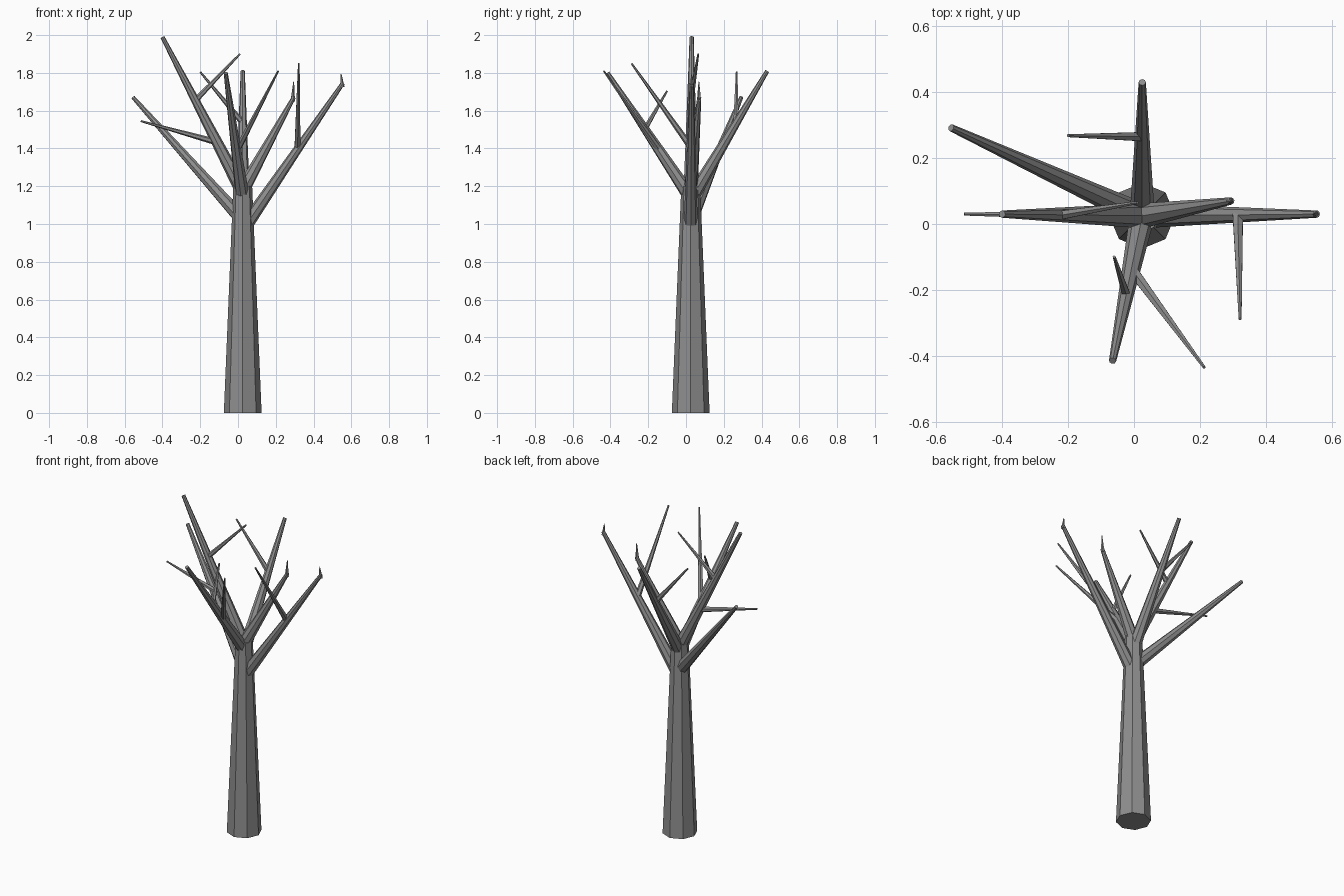
import bpy
from mathutils import Vector

cube = bpy.data.objects.get("Cube")
if cube:
    bpy.data.objects.remove(cube, do_unlink=True)

bark = bpy.data.materials.new("grey_bark")
bark.use_nodes = True
GREY = (0.27, 0.27, 0.27, 1)
bark.diffuse_color = GREY
bark.node_tree.nodes["Principled BSDF"].inputs["Base Color"].default_value = GREY


def limb(name, start, end, r_start, r_end, sides=8):
    """Tapered flat-sided limb between two points."""
    start, end = Vector(start), Vector(end)
    axis = end - start
    bpy.ops.mesh.primitive_cone_add(
        vertices=sides, radius1=r_start, radius2=r_end, depth=axis.length,
        location=(start + end) / 2,
        rotation=axis.to_track_quat('Z', 'Y').to_euler())
    ob = bpy.context.object
    ob.name = name
    ob.data.materials.append(bark)
    return ob


# Trunk, slightly off centre because the crown is uneven
C = 0.025
trunk = limb("trunk", (C, C, 0), (C, C, 1.2), 0.1, 0.05)

# Main branches: height on the trunk axis, tip
branches = {
    "tall_right_branch": (1.17, (-0.4, 0.03, 1.99)),
    "low_right_branch": (1.02, (-0.555, 0.292, 1.67)),
    "low_left_branch": (0.97, (0.555, 0.03, 1.745)),
    "short_left_branch": (1.18, (0.295, 0.07, 1.67)),
    "back_branch": (1.13, (0.025, 0.43, 1.81)),
    "front_branch": (1.14, (-0.065, -0.415, 1.8)),
}
for name, (height, tip) in branches.items():
    limb(name, (C, C, height), tip, 0.038, 0.011)

# Thin twigs growing from the branches: start, tip, base radius
twigs = {
    "tall_right_upper_twig": ((-0.215, 0.028, 1.665), (0.01, 0.065, 1.9), 0.015),
    "tall_right_lower_twig": ((-0.1, 0.027, 1.43), (-0.515, 0.03, 1.545), 0.018),
    "low_left_twig": ((0.315, 0.027, 1.405), (0.322, -0.288, 1.85), 0.018),
    "back_twig": ((0.025, 0.265, 1.535), (-0.2, 0.268, 1.805), 0.016),
    "front_long_twig": ((-0.005, -0.14, 1.39), (0.213, -0.435, 1.81), 0.018),
    "front_short_twig": ((-0.024, -0.213, 1.51), (-0.06, -0.1, 1.705), 0.014),
}
for name, (start, tip, radius) in twigs.items():
    limb(name, start, tip, radius, 0.005, 6)

# Small pointed buds at the ends of the left branches
limb("low_left_bud", (0.552, 0.03, 1.725), (0.546, 0.03, 1.795), 0.012, 0.002, 6)
limb("short_left_bud", (0.29, 0.069, 1.65), (0.295, 0.068, 1.755), 0.012, 0.002, 6)
